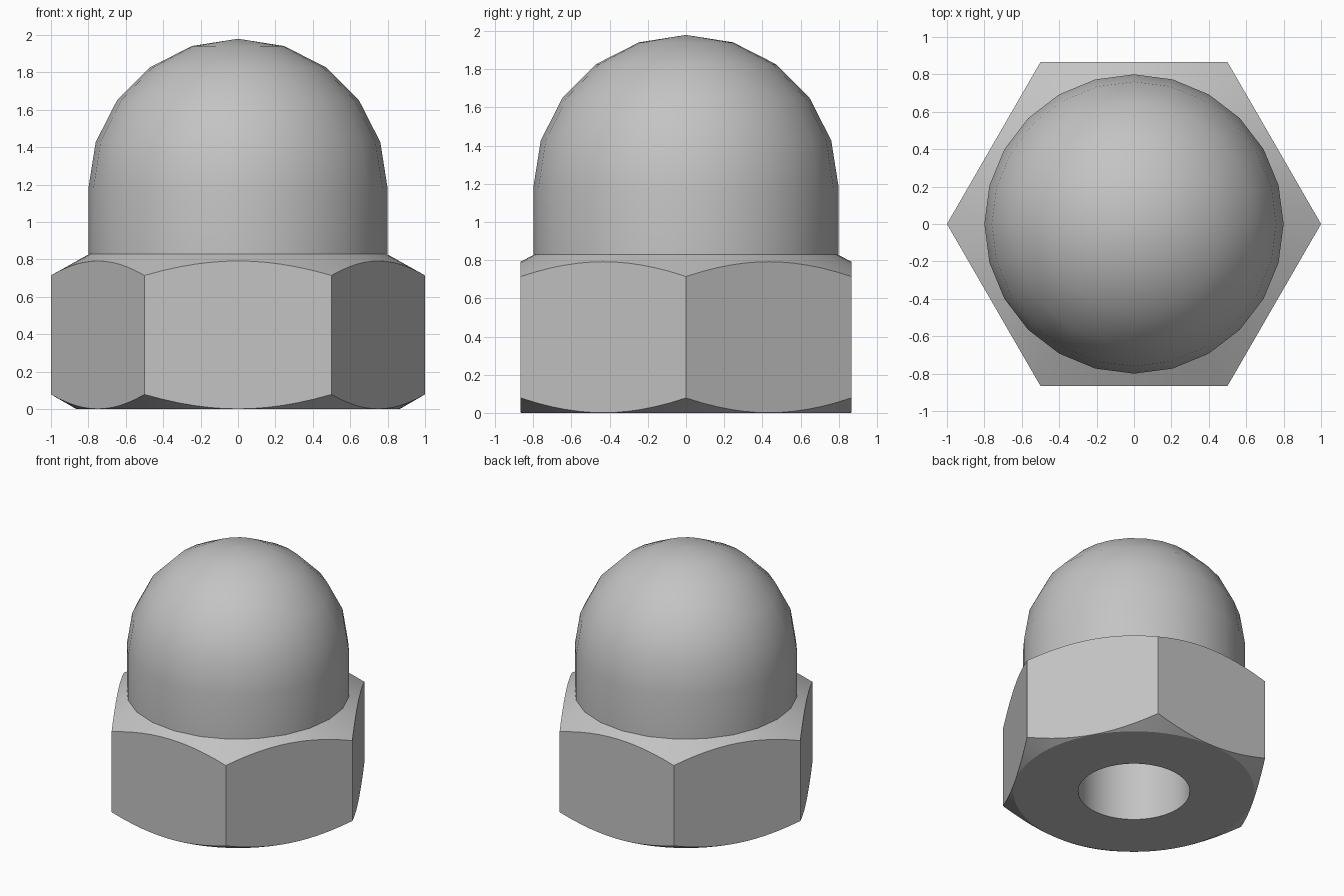
import bpy, bmesh
from math import sin, cos, radians, tan

if "Cube" in bpy.data.objects:
    bpy.data.objects.remove(bpy.data.objects["Cube"], do_unlink=True)

steel = bpy.data.materials.new("grey steel")
steel.use_nodes = True
grey = (0.55, 0.55, 0.55, 1)
steel.diffuse_color = grey
steel.node_tree.nodes["Principled BSDF"].inputs["Base Color"].default_value = grey

APOTHEM = cos(radians(30))
SLOPE = tan(radians(30))
DOME_R, DOME_Z, SEAT_Z = 0.8, 1.18, 0.83
BORE_R, BORE_TOP = 0.4, 1.18


def hex_radius(a):
    return APOTHEM / cos(radians(a % 60 - 30))


def circle(r, z):
    return lambda a: (r, z)


def lower_edge(a):
    r = hex_radius(a)
    return r, (r - APOTHEM) * SLOPE + 0.001


def upper_edge(a):
    r = hex_radius(a)
    return r, SEAT_Z - (r - DOME_R) * SLOPE


def loft(name, rings, steps, cap_first=False, tip=None):
    """Join rings, each giving (radius, height) by angle, into one skin."""
    bm = bmesh.new()
    loops = []
    for ring in rings:
        loop = []
        for i in range(steps):
            a = 360 * i / steps
            r, z = ring(a)
            loop.append(bm.verts.new((r * cos(radians(a)), r * sin(radians(a)), z)))
        loops.append(loop)
    for low, high in zip(loops, loops[1:]):
        for i in range(steps):
            j = (i + 1) % steps
            bm.faces.new((low[i], low[j], high[j], high[i]))
    if cap_first:
        bm.faces.new(loops[0])
    if tip is not None:
        top = bm.verts.new((0, 0, tip))
        for i in range(steps):
            bm.faces.new((loops[-1][i], loops[-1][(i + 1) % steps], top))
    mesh = bpy.data.meshes.new(name)
    bm.to_mesh(mesh)
    bm.free()
    mesh.materials.append(steel)
    obj = bpy.data.objects.new(name, mesh)
    bpy.context.collection.objects.link(obj)
    bpy.ops.object.select_all(action="DESELECT")
    obj.select_set(True)
    bpy.context.view_layer.objects.active = obj
    bpy.ops.object.shade_smooth_by_angle(angle=radians(25))
    return obj


# Hexagonal base with blind bore, chamfered below and above
loft("hex_base", [circle(BORE_R, BORE_TOP), circle(BORE_R, 0),
                  circle(APOTHEM - 0.002, 0), lower_edge, upper_edge,
                  circle(0.785, SEAT_Z + 0.005)], 72, cap_first=True)

# Domed cap: short cylinder, then a rounded top
dome = [circle(DOME_R, SEAT_Z)]
for t in range(0, 90, 18):
    dome.append(circle(DOME_R * cos(radians(t)), DOME_Z + DOME_R * sin(radians(t))))
loft("domed_cap", dome, 24, tip=DOME_Z + DOME_R)
